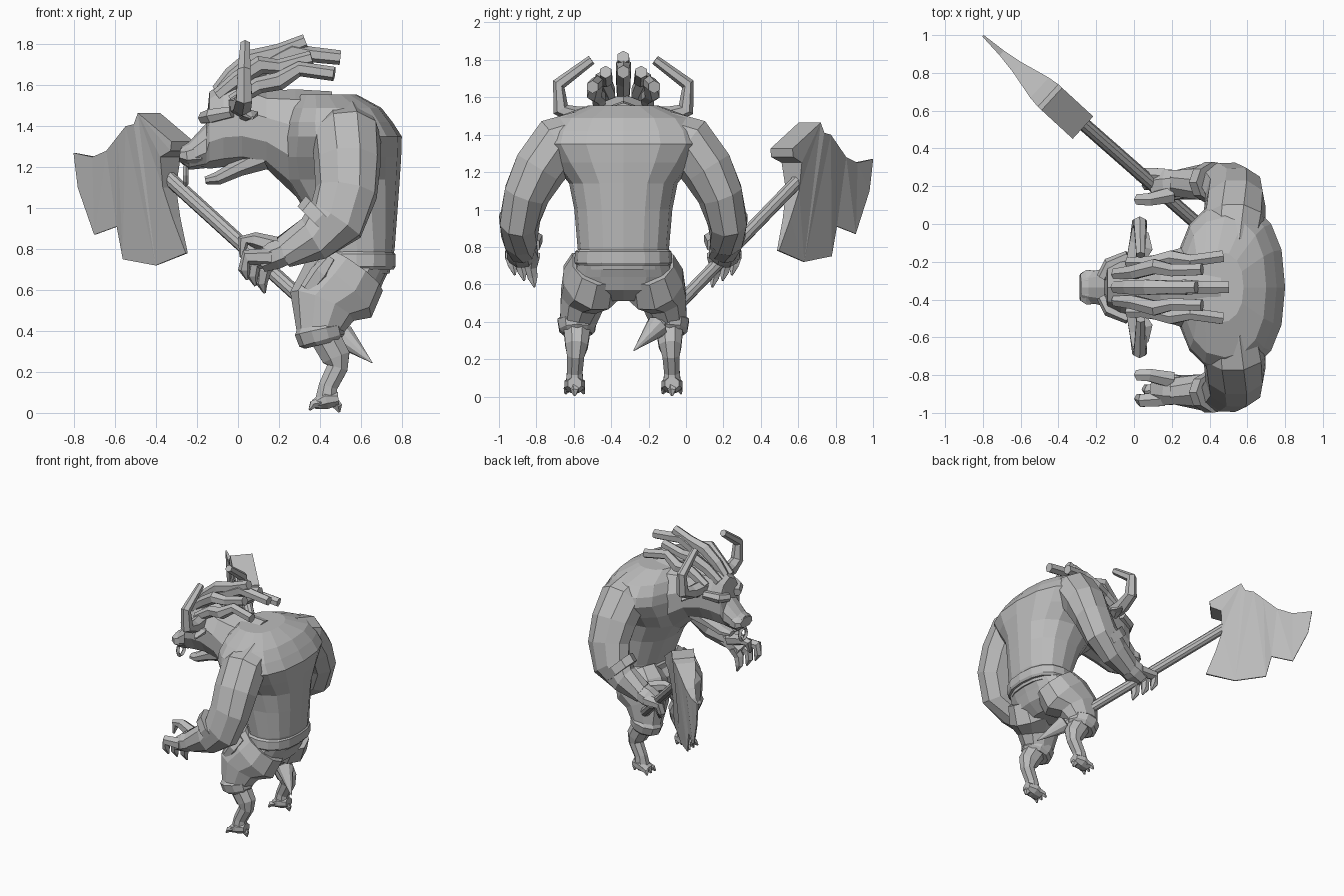
import bpy, bmesh, math
from mathutils import Vector

YC = -0.335  # the body's own symmetry plane
grey = bpy.data.materials.new("stone_grey")
grey.diffuse_color = (0.5, 0.5, 0.5, 1)


def finish(name, bm):
    bmesh.ops.recalc_face_normals(bm, faces=bm.faces)
    me = bpy.data.meshes.new(name)
    bm.to_mesh(me)
    bm.free()
    me.materials.append(grey)
    ob = bpy.data.objects.new(name, me)
    bpy.context.collection.objects.link(ob)
    return ob


def loft(name, rings):
    """Skin a list of equal-sized point rings and cap both ends."""
    bm = bmesh.new()
    vs = [[bm.verts.new(p) for p in r] for r in rings]
    n = len(vs[0])
    for a, b in zip(vs, vs[1:]):
        for i in range(n):
            bm.faces.new((a[i], a[(i + 1) % n], b[(i + 1) % n], b[i]))
    bm.faces.new(vs[0])
    bm.faces.new(vs[-1])
    return finish(name, bm)


def tube(name, path, radii, n=8, ref=(0, 1, 0)):
    """Limb along a path; radii are numbers or (along ref, across) pairs."""
    pts = [Vector(p) for p in path]
    rings = []
    for i, p in enumerate(pts):
        t = (pts[min(i + 1, len(pts) - 1)] - pts[max(i - 1, 0)]).normalized()
        u = Vector(ref)
        u = (u - t * u.dot(t)).normalized()
        v = t.cross(u)
        r = radii[i]
        ru, rv = r if isinstance(r, tuple) else (r, r)
        ang = [2 * math.pi * (k + 0.5) / n for k in range(n)]
        rings.append([p + u * ru * math.cos(a) + v * rv * math.sin(a) for a in ang])
    return loft(name, rings)


def body(name, s, pts, radii, n=8, ref=(0, 1, 0)):
    """Tube given as (x, distance from symmetry plane, z) on side s."""
    return tube(name, [(x, YC + s * d, z) for x, d, z in pts], radii, n, ref)


def power(c, e):
    return math.copysign(abs(c) ** e, c)


def stack(name, levels, n=16, e=.85):
    """Upright rounded rings from (z, x front, x back, half width)."""
    rings = []
    for z, x0, x1, w in levels:
        ang = [2 * math.pi * k / n for k in range(n)]
        rings.append([((x0 + x1) / 2 + (x1 - x0) / 2 * power(math.cos(a), e),
                       YC + w * power(math.sin(a), e), z) for a in ang])
    return loft(name, rings)


# torso with broad shoulders, belt and hips
stack("torso", [(0.68, .42, .74, .23), (0.8, .40, .765, .245), (1.0, .32, .78, .262),
                (1.14, .23, .79, .29), (1.25, .21, .797, .38), (1.35, .22, .80, .45),
                (1.42, .23, .755, .43), (1.49, .26, .70, .37), (1.555, .30, .58, .19)])
stack("belt", [(.70, .40, .76, .25), (.715, .385, .77, .262),
               (.775, .39, .77, .258), (.79, .41, .755, .24)])
stack("hips", [(.51, .42, .60, .13), (.57, .36, .68, .24), (.64, .35, .71, .28),
               (.72, .39, .75, .255)])
body("loincloth", 1, [(.43, 0, .76), (.37, 0, .68), (.35, 0, .55)],
     [(.1, .02), (.12, .025), (.09, .012)], 6)

# neck and head: (x, bottom, top, half width)
HEAD = [(.46, 1.08, 1.56, .27), (.28, 1.07, 1.57, .23), (.14, 1.20, 1.565, .185),
        (.02, 1.22, 1.61, .165), (-.07, 1.21, 1.61, .15), (-.14, 1.20, 1.56, .125),
        (-.155, 1.20, 1.41, .105), (-.24, 1.19, 1.32, .085), (-.275, 1.22, 1.30, .07)]
rings = []
for x, lo, hi, w in HEAD:
    ang = [2 * math.pi * (k + .5) / 10 for k in range(10)]
    rings.append([(x, YC + w * math.cos(a), (lo + hi) / 2 + (hi - lo) / 1.92 * math.sin(a))
                  for a in ang])
loft("neck_and_head", rings)
body("lower_jaw", 1, [(.12, 0, 1.25), (0, 0, 1.195), (-.1, 0, 1.145), (-.16, 0, 1.135)],
     [(.12, .07), (.09, .045), (.065, .035), (.035, .02)], 8)
body("snout_tip", 1, [(-.18, 0, 1.27), (-.25, 0, 1.255), (-.285, 0, 1.26)],
     [(.09, .075), (.1, .055), (.075, .035)], 8)

# nose ring
bm = bmesh.new()
rings = []
for i in range(10):
    a = 2 * math.pi * i / 10
    rings.append([bm.verts.new((-.255 + .014 * math.cos(b),
                                YC + (.042 + .014 * math.sin(b)) * math.cos(a),
                                1.16 + (.045 + .014 * math.sin(b)) * math.sin(a)))
                  for b in (0, math.pi / 2, math.pi, 3 * math.pi / 2)])
for i in range(10):
    p, q = rings[i], rings[(i + 1) % 10]
    for k in range(4):
        bm.faces.new((p[k], p[(k + 1) % 4], q[(k + 1) % 4], q[k]))
finish("nose_ring", bm)

# hair locks with jointed bends: (radius, (x, distance from middle, z) path)
LOCKS = [(.042, [(-.1, 0, 1.57), (-.03, 0, 1.65), (.07, 0, 1.73), (.2, 0, 1.765), (.33, 0, 1.815)]),
         (.042, [(-.02, 0, 1.6), (.12, 0, 1.69), (.27, 0, 1.765), (.36, 0, 1.75), (.5, 0, 1.735)]),
         (.041, [(-.1, .07, 1.55), (.0, .08, 1.63), (.11, .11, 1.70), (.2, .09, 1.69),
                 (.36, .095, 1.735)]),
         (.041, [(-.03, .13, 1.52), (.1, .13, 1.60), (.2, .155, 1.62), (.3, .14, 1.68),
                 (.47, .165, 1.655)])]
for r, path in LOCKS:
    for s in ((1, -1) if path[0][1] else (1,)):
        body("hair_lock", s, path, [r * .8, r, r * 1.1, r * .9, r * .85], 6)

for s in (1, -1):
    # horn, brow and ear
    body("horn", s, [(.0, .1, 1.50), (.02, .24, 1.5), (.03, .335, 1.535),
                     (.03, .345, 1.67), (.035, .17, 1.80)],
         [.055, .05, .045, .036, .026], 6, (1, 0, 0))
    body("brow", s, [(-.17, .05, 1.44), (-.13, .12, 1.45), (-.03, .165, 1.47)],
         [.03, .038, .03], 6, (0, 0, 1))
    body("ear", s, [(.03, .14, 1.45), (.06, .21, 1.46), (.07, .29, 1.44)],
         [(.03, .03), (.045, .02), (.008, .008)], 6, (1, 0, 0))
    # arm from shoulder to wrist, with a band
    body("arm", s, [(.52, .22, 1.39), (.53, .35, 1.35), (.535, .45, 1.22), (.53, .52, 1.08),
                    (.48, .555, .94), (.37, .555, .85), (.22, .545, .785)],
         [(.15, .14), (.17, .155), (.165, .145), (.155, .125), (.15, .11),
          (.115, .098), (.08, .08)], 9, (1, 0, .3))
    body("arm_band", s, [(.435, .556, .955), (.39, .556, .91)],
         [(.148, .11), (.14, .108)], 9, (1, 0, .3))
    # hand with thumb and clawed fingers
    body("palm", s, [(.26, .545, .80), (.18, .54, .77), (.11, .535, .735)],
         [(.08, .07), (.09, .075), (.08, .055)], 8)
    body("thumb", s, [(.2, .49, .81), (.08, .465, .845), (.025, .465, .84), (.015, .475, .76)],
         [.048, .038, .032, .008], 6)
    for d, tip, z in ((.59, .03, .65), (.54, .07, .62), (.485, .115, .585)):
        body("finger", s, [(.16, d, .76), (tip + .01, d + .01, z + .11),
                           (tip, d, z + .05), (tip + .015, d - .01, z)],
             [.045, .038, .03, .006], 6)
    # trouser leg, cuff, shin and clawed foot
    body("trouser_leg", s, [(.56, .14, .70), (.49, .17, .60), (.41, .22, .52), (.395, .245, .39)],
         [(.14, .18), (.165, .21), (.125, .17), (.10, .11)], 10)
    body("trouser_cuff", s, [(.395, .245, .425), (.395, .247, .405), (.41, .247, .355),
                             (.415, .247, .335)],
         [(.09, .10), (.11, .12), (.10, .115), (.08, .09)], 10)
    body("shin", s, [(.42, .247, .38), (.48, .25, .27), (.485, .255, .22), (.44, .26, .13),
                     (.43, .26, .06)],
         [(.08, .08), (.065, .075), (.05, .055), (.045, .05), (.052, .058)], 8)
    body("foot", s, [(.49, .26, .07), (.43, .26, .065), (.37, .26, .04)],
         [(.04, .035), (.06, .05), (.05, .025)], 8)
    for k in (-1, 0, 1):
        body("toe_claw", s, [(.40, .26 + .03 * k, .05), (.365, .26 + .04 * k, .04),
                             (.35, .26 + .05 * k, .015)], [.026, .02, .006], 5)
    body("heel_claw", s, [(.46, .26, .06), (.49, .26, .03), (.495, .26, .003)],
         [.03, .022, .005], 5)

# hanging belt knot on one hip
body("belt_knot", -1, [(.45, .25, .75), (.40, .285, .68), (.34, .29, .60)],
     [.03, (.04, .05), (.02, .04)], 6)

# axe handle and its end spike
top, tip = Vector((-.33, .585, 1.14)), Vector((.655, -.28, .245))
butt = top.lerp(tip, .85)
tube("axe_handle", [top + (top - tip) * .02, butt], [.036, .036], 10, (0, 0, 1))
tube("axe_spike", [butt, butt.lerp(tip, .04), tip], [.05, .062, .002], 10, (0, 0, 1))

# axe head: outline as (x, z) in the upright plane of the handle, wedge thickness
EDGE = [(-.80, 1.27), (-.70, 1.25), (-.62, 1.28), (-.55, 1.35), (-.50, 1.40), (-.455, 1.41),
        (-.435, 1.465), (-.27, 1.325), (-.275, 1.28), (-.33, 1.25), (-.335, 1.10), (-.30, .95),
        (-.25, .78), (-.40, .72), (-.56, .75), (-.59, .91), (-.70, .87), (-.78, 1.10)]
bm = bmesh.new()
sides = []
for s in (1, -1):
    row = []
    for x, z in EDGE:
        u = -x / .74
        w = .56 * u - .828 * z
        h = s * min(.08, max(.004, .08 * (-.42 - w) / .40))
        row.append(bm.verts.new((x + .68 * h, .262 + .68 * u + .74 * h, z)))
    sides.append(row)
    bm.faces.new(row)
for i in range(len(EDGE)):
    j = (i + 1) % len(EDGE)
    bm.faces.new((sides[0][i], sides[0][j], sides[1][j], sides[1][i]))
bmesh.ops.triangulate(bm, faces=[f for f in bm.faces if len(f.verts) > 4])
finish("axe_head", bm)
